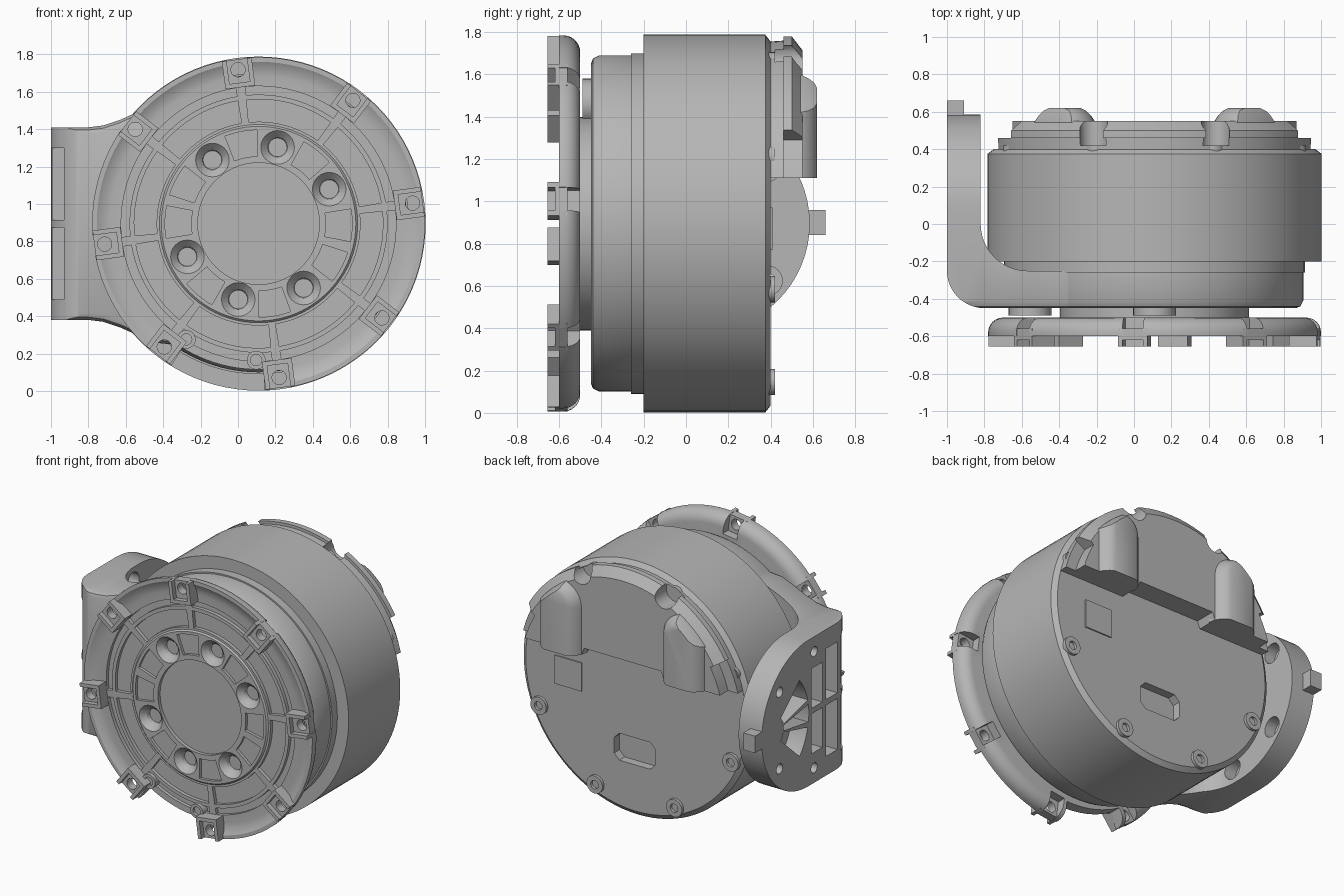
import bpy, bmesh, math
from math import sin, cos, radians, pi
from mathutils import Matrix

if "Cube" in bpy.data.objects:
    bpy.data.objects.remove(bpy.data.objects["Cube"])

CX, CZ = 0.11, 0.895          # axis of the round body
BOSS = [97.6 + 45 * k for k in range(8)]
SCREW = [126, 76, 26, -55, -105, -155]
BACK = [22.5 + 45 * k for k in range(8)]

grey = bpy.data.materials.new("metal grey")
grey.use_nodes = True
grey.diffuse_color = (0.47, 0.47, 0.47, 1)
grey.node_tree.nodes["Principled BSDF"].inputs["Base Color"].default_value = (0.47, 0.47, 0.47, 1)


def finish(name, bm):
    bmesh.ops.recalc_face_normals(bm, faces=bm.faces)
    me = bpy.data.meshes.new(name)
    bm.to_mesh(me)
    bm.free()
    ob = bpy.data.objects.new(name, me)
    bpy.context.collection.objects.link(ob)
    me.materials.append(grey)
    return ob


def loft(name, rings):
    """Skin a list of equal-length closed rings and cap both ends."""
    bm = bmesh.new()
    rows = [[bm.verts.new(p) for p in r] for r in rings]
    n = len(rows[0])
    for a, b in zip(rows, rows[1:]):
        for i in range(n):
            bm.faces.new((a[i], a[(i + 1) % n], b[(i + 1) % n], b[i]))
    bm.faces.new(rows[0])
    bm.faces.new(rows[-1])
    return finish(name, bm)


def prism(name, pts, axis, lo, hi):
    def at(p, t):
        return {"x": (t, p[0], p[1]), "y": (p[0], t, p[1]), "z": (p[0], p[1], t)}[axis]
    return loft(name, [[at(p, t) for p in pts] for t in (lo, hi)])


def lathe(name, profile, x=CX, z=CZ, n=96):
    """Turn (radius, y) points about an axis along y."""
    return loft(name, [[(x + r * cos(2 * pi * i / n), y, z + r * sin(2 * pi * i / n))
                        for i in range(n)] for r, y in profile])


def polar(r, deg):
    return CX + r * cos(radians(deg)), CZ + r * sin(radians(deg))


def arc(x, y, r, a, b, n=12):
    return [(x + r * cos(radians(a + (b - a) * i / n)),
             y + r * sin(radians(a + (b - a) * i / n))) for i in range(n + 1)]


def rect(a, b, c, d):
    return [(a, c), (b, c), (b, d), (a, d)]


def sector(r0, r1, a, b, lo, hi):
    return prism("cutter", arc(CX, CZ, r0, a, b) + arc(CX, CZ, r1, b, a), "y", lo, hi)


def spin(ob, deg):
    """Move a part built along +x out to an angle on the round body."""
    ob.data.transform(Matrix.Translation((CX, 0, CZ)) @ Matrix.Rotation(-radians(deg), 4, "Y"))
    return ob


def cut(ob, cutters, op="DIFFERENCE"):
    """Apply each boolean and discard its cutter."""
    for c in cutters:
        m = ob.modifiers.new("cut", "BOOLEAN")
        m.operation, m.object, m.solver = op, c, "EXACT"
        c.hide_render = True
    dg = bpy.context.evaluated_depsgraph_get()
    me = bpy.data.meshes.new_from_object(ob.evaluated_get(dg))
    ob.modifiers.clear()
    ob.data = me
    for c in cutters:
        bpy.data.objects.remove(c)


def hole(x, z, steps, n=24):
    return lathe("cutter", steps, x, z, n)


# Drum with stepped front cover and chamfered back
drum = lathe("drum", [(0.02, -0.45), (0.755, -0.45), (0.78, -0.44), (0.795, -0.41),
                      (0.795, -0.26), (0.805, -0.26), (0.805, -0.2), (0.893, -0.2),
                      (0.893, 0.375), (0.86, 0.4), (0.02, 0.4)])
port = [(0.0, 0.36), (0.24, 0.36), (0.28, 0.4), (0.28, 0.51), (0.24, 0.55),
        (0.0, 0.55), (-0.04, 0.51), (-0.04, 0.4)]
cut(drum, [prism("cutter", port, "y", 0.34, 0.5)])
prism("back_label", rect(0.53, 0.74, 0.77, 0.97), "y", 0.4, 0.409)
lathe("axle_hub", [(0.505, -0.52), (0.505, -0.44)])
for a in (90, 180):
    lathe("cover_stub", [(0.115, -0.49), (0.115, -0.44)], *polar(0.57 if a == 90 else 0.665, a), 32)

# Front flange: dished plate with a rounded rim
flange = lathe("front_flange",
               [(0.02, -0.56), (0.325, -0.56), (0.325, -0.585), (0.52, -0.585),
                (0.53, -0.575), (0.79, -0.575), (0.83, -0.58), (0.865, -0.6), (0.89, -0.6)]
               + [(0.81 + 0.08 * cos(t * pi / 12), -0.58 + 0.08 * sin(t * pi / 12))
                  for t in range(7)] + [(0.02, -0.5)])
cutters = [sector(0.78, 1.0, -121.5, -88, -0.8, -0.4)]
for a in BOSS:
    for r0, r1 in ((0.545, 0.665), (0.69, 0.735)):
        cutters.append(sector(r0, r1, a + 2, a + 43, -0.7, -0.55))
    cutters.append(spin(prism("cutter", rect(0.765, 0.95, -0.055, 0.055), "y", -0.7, -0.4), a))
for a in (101, 51, -80, -130):
    cutters.append(sector(0.36, 0.5, a - 10, a + 10, -0.7, -0.565))
for a in (-14.5, 165.5):
    for s in (-13.5, 13.5):
        cutters.append(sector(0.36, 0.5, a + s - 10, a + s + 10, -0.7, -0.565))
for a in SCREW:
    cutters.append(hole(*polar(0.42, a), [(0.09, -0.7), (0.09, -0.585), (0.055, -0.55), (0.05, -0.525)]))
cut(flange, cutters)
# Small eyelets beside the rim gap
for a in (-122, -91):
    x, z = polar(0.73, a)
    eye = lathe("flange_eyelet", [(0.05, -0.6), (0.05, -0.54)], x, z, 24)
    cut(eye, [hole(x, z, [(0.03, -0.7), (0.03, -0.58)])])

# Square fixing bosses round the rim
for a in BOSS:
    boss = prism("rim_boss", rect(0.735, 0.885, -0.08, 0.08), "y", -0.655, -0.56)
    cut(boss, [prism("cutter", rect(0.76, 0.95, -0.055, 0.055), "y", -0.7, -0.62),
               hole(0.83, 0, [(0.038, -0.7), (0.038, -0.4)])])
    spin(boss, a)

# Side bracket: bent arm flaring from the cover, with a rounded end
bend = ([(-1, 0.6)] + arc(-0.8, -0.25, 0.2, 180, 270) + [(0.1, -0.45), (0.1, -0.25)]
        + arc(-0.57, 0.0, 0.25, 270, 180) + [(-0.82, 0.6)])
bracket = prism("side_bracket", bend, "z", 0, 1.8)
flare = [(-1.1, 0.515), (-0.8, 0.515), (-0.72, 0.525), (-0.63, 0.555), (-0.53, 0.6),
         (-0.44, 0.637), (-0.36, 0.645), (0.05, 0.645)]
arm = loft("cutter", [[(x, y, CZ + h - d) for x, h in flare]
                      + [(x, y, CZ - h + d) for x, h in reversed(flare)]
                      for y, d in ((-1, 0.04), (-0.45, 0.04), (-0.44, 0.015), (-0.41, 0), (1, 0))])
end = [(-0.6, -0.2), (0.07, -0.2)] + arc(0.07, CZ, 0.515, -90, 90, 32) + [(0.07, 2), (-0.6, 2)]
cut(bracket, [arm], "INTERSECT")
cut(bracket, [prism("cutter", end, "x", -2, 2)], "INTERSECT")
# Lattice pockets, fan pockets and screw holes in the outer side
cutters = []
for y0, y1, h, floor in ((-0.5, -0.3, 0.405, -0.93), (-0.26, -0.13, 0.38, -0.87), (-0.09, 0.03, 0.3, -0.87)):
    for s in (-1, 1):
        z0, z1 = sorted((CZ + s * 0.02, CZ + s * h))
        cutters.append(prism("cutter", rect(y0, y1, z0, z1), "x", -1.1, floor))
for a, b in ((138, 166), (171, 189), (194, 222)):
    fan = arc(0.46, CZ, 0.12, a, b, 6) + arc(0.46, CZ, 0.4, b, a, 6)
    cutters.append(prism("cutter", fan, "x", -1.1, -0.87))
for y, h in ((0.0, 0.41), (0.385, 0.27)):
    for z in (CZ - h, CZ + h):
        cutters.append(prism("cutter", arc(y, z, 0.035, 0, 345, 23), "x", -1.2, -0.88))
        cutters.append(prism("cutter", arc(y, z, 0.07, 0, 345, 23), "x", -0.9, -0.6))
cut(bracket, cutters)
prism("bracket_tab", rect(-1, -0.91, 0.84, 0.96), "y", 0.54, 0.66)

# Raised housing across the top of the back
housing = lathe("back_housing", [(0.86, 0.39), (0.865, 0.46), (0.885, 0.46), (0.885, 0.5),
                                 (0.82, 0.55), (0.02, 0.55)])
lower = [(-1, 1.11), (-0.21, 1.11), (-0.19, 1.16), (0.41, 1.16), (0.43, 1.11), (1.3, 1.11),
         (1.3, 2), (-1, 2)]
cut(housing, [prism("cutter", lower, "y", 0, 1)], "INTERSECT")
# Screw notches at the top and stepped shoulders at the sides
cut(housing, [hole(*polar(0.85, a), [(0.075, 0.42), (0.075, 0.8)]) for a in BACK[1:3]]
    + [sector(0.79, 1.0, a, a + 25, 0.46, 0.8) for a in (5, 150)])

# Two domed bulges on the housing, kept inside the round edge
for x in (CX - 0.48, CX + 0.48):
    bulge = loft("housing_bulge", [[(x - w, y, 1.11), (x + w, y, 1.11)]
                                   + [(x + w * cos(t * pi / 16), y, top - w * (1 - sin(t * pi / 16)))
                                      for t in range(17)]
                                   for y, w, top in ((0.5, 0.17, 1.62), (0.55, 0.16, 1.6), (0.58, 0.14, 1.585),
                                                     (0.605, 0.115, 1.565), (0.62, 0.085, 1.535))])
    cut(bulge, [lathe("cutter", [(0.83, 0.3), (0.83, 0.55), (0.77, 0.7)])], "INTERSECT")

# Screw pads round the back edge
for a in BACK:
    x, z = polar(0.81, a)
    pad = lathe("back_screw_pad", [(0.062, 0.37), (0.062, 0.42)], x, z, 24)
    cut(pad, [hole(x, z, [(0.03, 0.39), (0.03, 0.5)])])

# Smooth curved surfaces, keep edges crisp
for ob in bpy.context.collection.objects:
    if ob.type == "MESH" and ob.data.materials and ob.data.materials[0] == grey:
        ob.data.shade_smooth()
        ob.data.set_sharp_from_angle(angle=radians(28))
